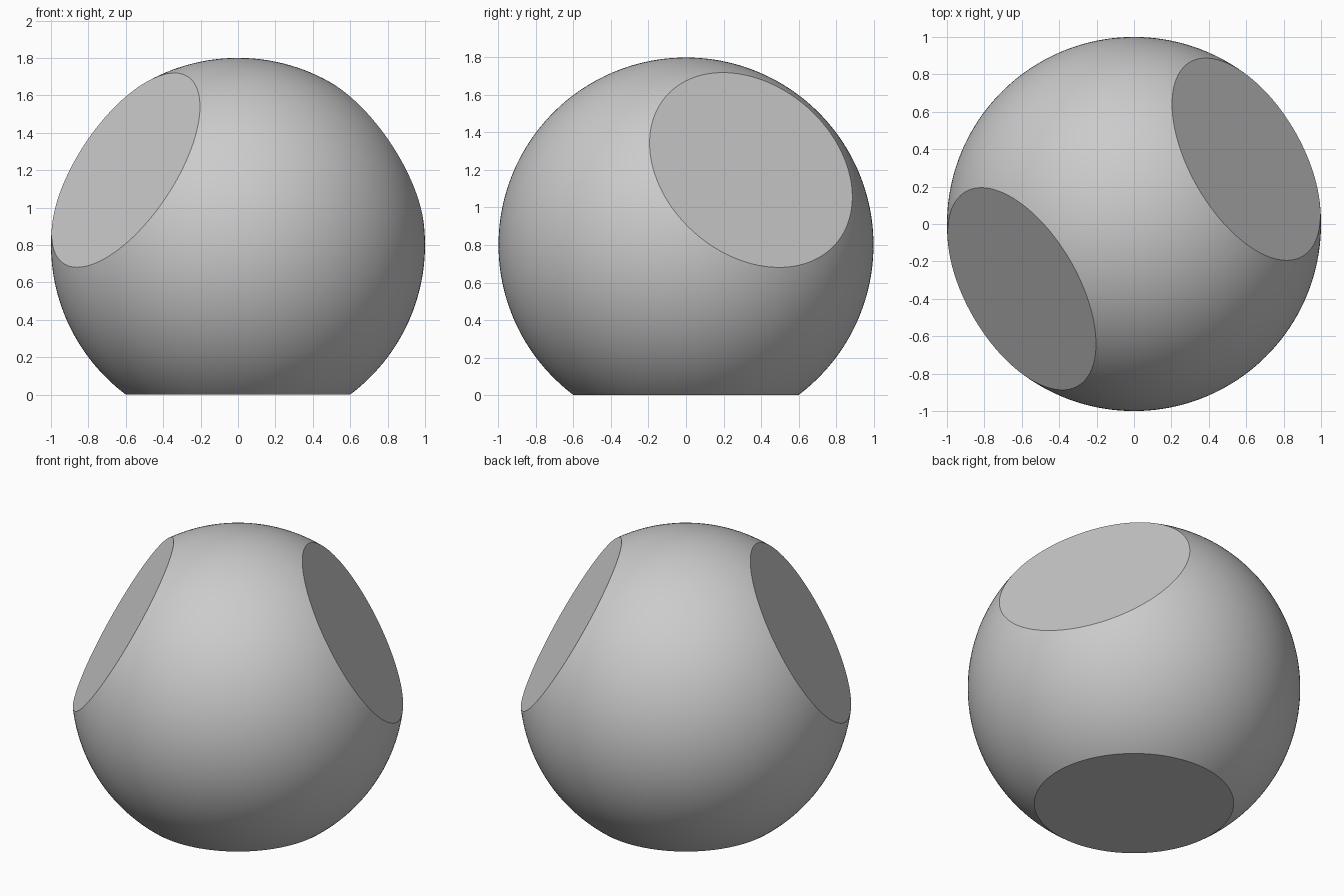
import bpy, bmesh
from math import radians, sin, cos
from mathutils import Vector

if "Cube" in bpy.data.objects:
    bpy.data.objects.remove(bpy.data.objects["Cube"])

RADIUS = 1.0
CUT = 0.8                      # distance of every flat from the ball centre

# Three flats, 120 degrees apart: one below, two facing diagonally upward
tilt, turn = radians(30), radians(30)
side = Vector((cos(tilt) * cos(turn), cos(tilt) * sin(turn), 0))
up = Vector((0, 0, sin(tilt)))
normals = [Vector((0, 0, -1)), side + up, up - side]

# Ball
bm = bmesh.new()
bmesh.ops.create_icosphere(bm, subdivisions=6, radius=RADIUS)

# Slice off each cap and close the opening
for n in normals:
    cut = bmesh.ops.bisect_plane(
        bm, geom=bm.verts[:] + bm.edges[:] + bm.faces[:], dist=1e-5,
        plane_co=n * CUT, plane_no=n, clear_outer=True)
    rim = [e for e in cut["geom_cut"]
           if isinstance(e, bmesh.types.BMEdge) and e.is_boundary]
    bmesh.ops.contextual_create(bm, geom=rim)
bmesh.ops.recalc_face_normals(bm, faces=bm.faces[:])
bmesh.ops.translate(bm, verts=bm.verts[:], vec=(0, 0, CUT))

mesh = bpy.data.meshes.new("three_sided_die")
bm.to_mesh(mesh)
bm.free()
die = bpy.data.objects.new("three_sided_die", mesh)
bpy.context.collection.objects.link(die)

# Smooth ball with crisp rims around the flats
bpy.context.view_layer.objects.active = die
die.select_set(True)
bpy.ops.object.shade_smooth_by_angle(angle=radians(25))
